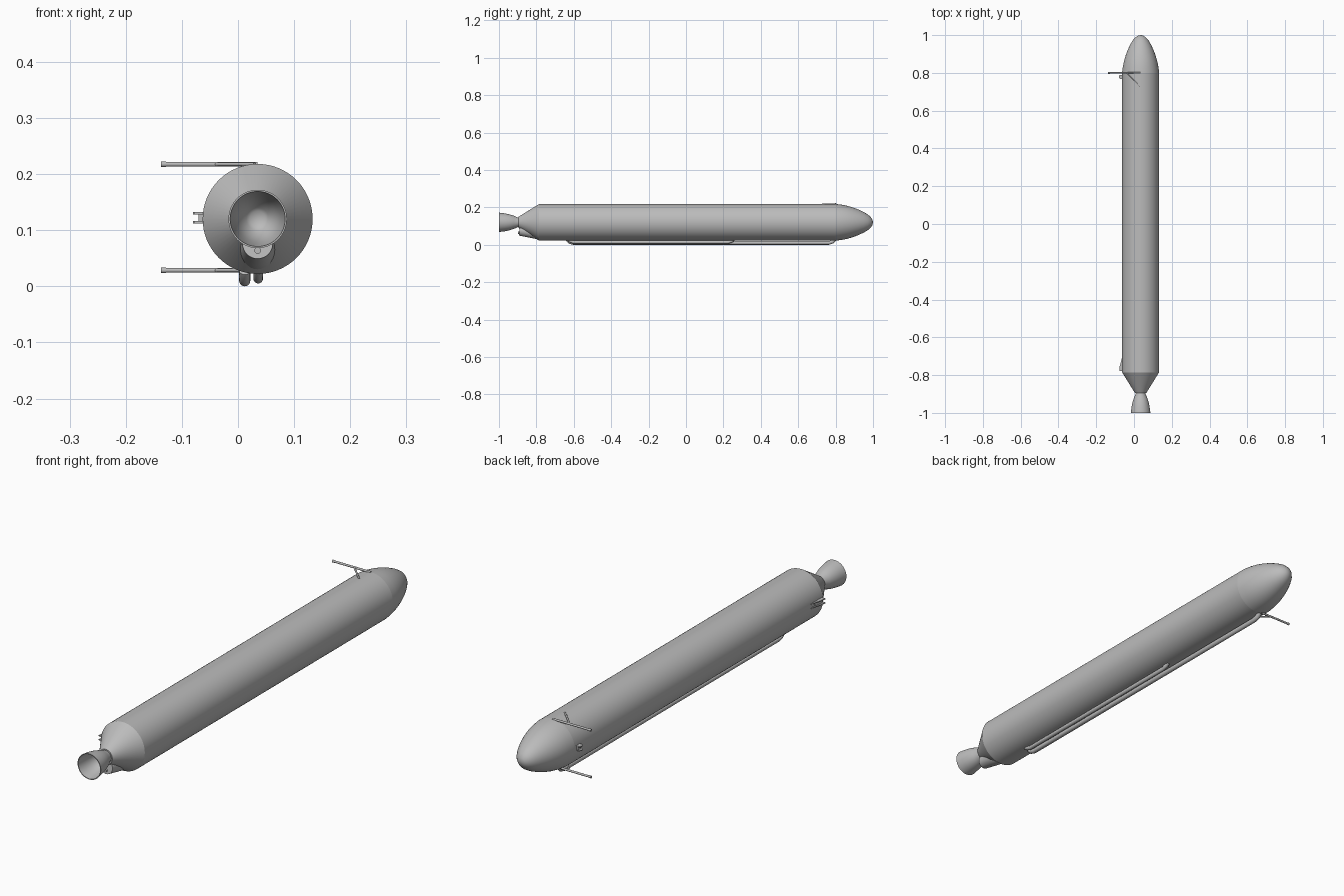
import bpy, bmesh, math
from mathutils import Vector

if "Cube" in bpy.data.objects:
    bpy.data.objects.remove(bpy.data.objects["Cube"])

CX, CZ, R = 0.035, 0.12, 0.098   # body axis and radius

grey = bpy.data.materials.new("plain_grey")
grey.diffuse_color = (0.5, 0.5, 0.5, 1)
grey.use_nodes = True
grey.node_tree.nodes["Principled BSDF"].inputs["Base Color"].default_value = grey.diffuse_color


def finish(name, bm, angle=30):
    bmesh.ops.remove_doubles(bm, verts=bm.verts, dist=1e-5)
    bmesh.ops.recalc_face_normals(bm, faces=bm.faces)
    mesh = bpy.data.meshes.new(name)
    bm.to_mesh(mesh)
    bm.free()
    mesh.materials.append(grey)
    ob = bpy.data.objects.new(name, mesh)
    bpy.context.collection.objects.link(ob)
    bpy.ops.object.select_all(action='DESELECT')
    ob.select_set(True)
    bpy.context.view_layer.objects.active = ob
    bpy.ops.object.shade_smooth_by_angle(angle=math.radians(angle))
    return ob


def lathe(name, profile, segs=64, angle=30):
    """Revolve (y, radius) points around the body axis."""
    bm = bmesh.new()
    vs = [bm.verts.new((CX + r, y, CZ)) for y, r in profile]
    es = [bm.edges.new(p) for p in zip(vs, vs[1:])]
    bmesh.ops.spin(bm, geom=vs + es, cent=(CX, 0, CZ), axis=(0, 1, 0),
                   angle=math.tau, steps=segs, use_duplicate=False)
    return finish(name, bm, angle)


def tube(name, rings, segs=16):
    """Capped tube through (x, y, z, radius) rings."""
    bm = bmesh.new()
    pts = [Vector(r[:3]) for r in rings]
    loops = []
    for i, p in enumerate(pts):
        d = (pts[min(i + 1, len(pts) - 1)] - pts[max(i - 1, 0)]).normalized()
        side = d.cross(Vector((0, 0, 1))).normalized()
        up = side.cross(d)
        loops.append([bm.verts.new(p + rings[i][3] * (
            side * math.cos(a) + up * math.sin(a)))
            for a in (math.tau * k / segs for k in range(segs))])
    for a, b in zip(loops, loops[1:]):
        for k in range(segs):
            n = (k + 1) % segs
            bm.faces.new((a[k], a[n], b[n], b[k]))
    bm.faces.new(loops[0])
    bm.faces.new(loops[-1])
    return finish(name, bm, 40)


def plate(name, outline, z0, z1):
    """Flat plate with an (x, y) outline between two heights."""
    bm = bmesh.new()
    f = bm.faces.new([bm.verts.new((x, y, z0)) for x, y in outline])
    ext = bmesh.ops.extrude_face_region(bm, geom=[f])
    top = [v for v in ext["geom"] if isinstance(v, bmesh.types.BMVert)]
    bmesh.ops.translate(bm, verts=top, vec=(0, 0, z1 - z0))
    return finish(name, bm)


# Main body, nose and tail
lathe("body_cylinder", [(-0.785, 0), (-0.785, R), (0.80, R), (0.80, 0)])
lathe("nose_cone", [(0.80, R), (0.83, 0.0945), (0.86, 0.0885), (0.89, 0.080),
                    (0.92, 0.069), (0.95, 0.055), (0.972, 0.042),
                    (0.988, 0.028), (0.997, 0.014), (1.0, 0)])
lathe("tail_cone", [(-0.785, R), (-0.895, 0.030), (-0.895, 0)])

# Hollow engine bell with a domed throat
lathe("engine_bell", [(-0.885, 0.024), (-0.90, 0.026), (-0.92, 0.035),
                      (-0.945, 0.043), (-0.97, 0.048), (-1.0, 0.052),
                      (-1.0, 0.049), (-0.97, 0.045), (-0.945, 0.040),
                      (-0.92, 0.032), (-0.903, 0.020), (-0.898, 0.014),
                      (-0.895, 0)])

# Exhaust fairing under the tail
tube("exhaust_fairing", [(CX, -0.89, 0.076, 0.027), (CX, -0.83, 0.069, 0.032),
                         (CX, -0.77, 0.061, 0.036), (CX, -0.70, 0.064, 0.034)], 32)
tube("exhaust_outlet", [(CX, -0.897, 0.064, 0.006), (CX, -0.88, 0.064, 0.006)])

# Feed pipes along the belly, with bent ends running into the body
for name, x, z, r, y0, y1 in (("long_pipe", 0.012, 0.0100, 0.0100, -0.635, 0.795),
                              ("short_pipe", 0.036, 0.0135, 0.0085, -0.63, 0.255)):
    tube(name, [(x, y0, 0.028, r), (x, y0 + 0.012, z + 0.006, r),
                (x, y0 + 0.03, z, r), (x, y1 - 0.03, z, r),
                (x, y1 - 0.012, z + 0.006, r), (x, y1, 0.028, r)])

# Attachment struts with diagonal braces, above and below the nose joint
for side, z in (("upper", 0.2175), ("lower", 0.0285)):
    tube(side + "_strut", [(-0.137, 0.80, z, 0.0042), (CX, 0.80, z, 0.0042)], 12)
    tube(side + "_strut_end", [(-0.137, 0.80, z, 0.005), (-0.128, 0.80, z, 0.005)], 12)
    tube(side + "_brace", [(-0.04, 0.80, z, 0.0035), (0.03, 0.73, z, 0.0035)], 12)

# Side brackets: paired plates with a cross web
for zc in (0.114, 0.130):
    plate("rear_bracket_fin", [(-0.055, -0.78), (-0.078, -0.778),
                               (-0.076, -0.755), (-0.064, -0.71),
                               (-0.055, -0.71)], zc - 0.002, zc + 0.002)
    plate("front_bracket_lug", [(-0.055, 0.768), (-0.074, 0.768), (-0.08, 0.774),
                                (-0.08, 0.784), (-0.074, 0.79), (-0.055, 0.79)],
          zc - 0.002, zc + 0.002)
plate("rear_bracket_web", [(-0.055, -0.77), (-0.070, -0.77),
                           (-0.066, -0.73), (-0.055, -0.73)], 0.114, 0.130)
plate("front_bracket_web", [(-0.055, 0.77), (-0.070, 0.77),
                            (-0.070, 0.788), (-0.055, 0.788)], 0.114, 0.130)
